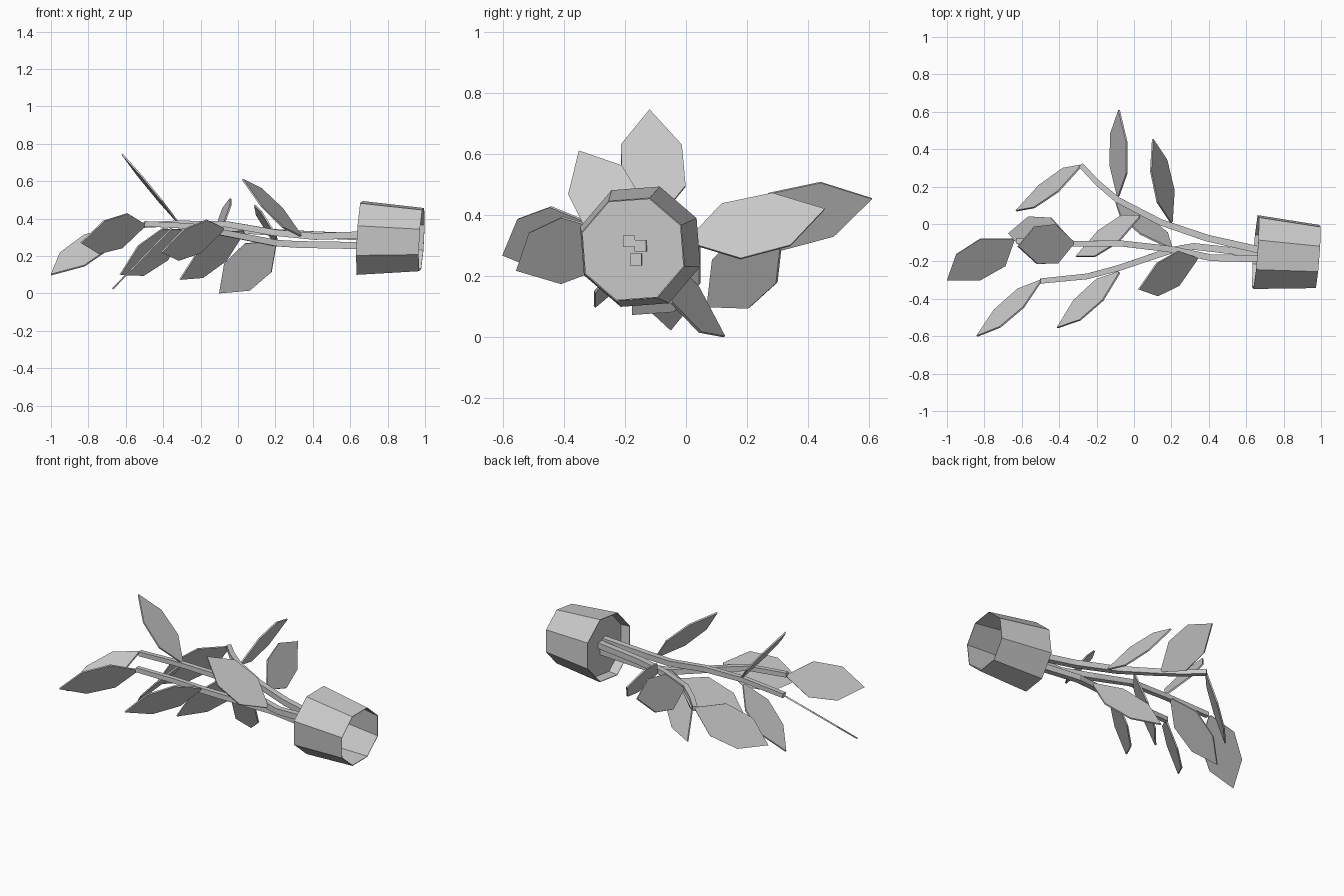
import bpy, bmesh, math
from mathutils import Vector, Matrix

if "Cube" in bpy.data.objects:
    bpy.data.objects.remove(bpy.data.objects["Cube"])

grey = bpy.data.materials.new("plain_grey")
grey.diffuse_color = (0.6, 0.6, 0.6, 1)
grey.use_nodes = True
grey.node_tree.nodes["Principled BSDF"].inputs["Base Color"].default_value = grey.diffuse_color


def make_object(name, bm):
    bmesh.ops.recalc_face_normals(bm, faces=bm.faces)
    mesh = bpy.data.meshes.new(name)
    bm.to_mesh(mesh)
    bm.free()
    mesh.materials.append(grey)
    obj = bpy.data.objects.new(name, mesh)
    bpy.context.collection.objects.link(obj)
    return obj


# Pot: tapered eight-sided shell lying on its side, with a soil disc inside the rim
RIM, FOOT = Vector((0.65, -0.15, 0.297)), Vector((0.982, -0.174, 0.288))
AXIS = Vector((1, -0.075, -0.055)).normalized()
SIDE = Vector((0, 1, 0)).cross(AXIS).cross(AXIS).normalized() * -1
UP = AXIS.cross(SIDE)


def ring(bm, t):
    centre, radius = RIM.lerp(FOOT, t), 0.208 + (0.178 - 0.208) * t
    angles = [math.radians(27 + 45 * i) for i in range(8)]
    return [bm.verts.new(centre + radius * (SIDE * math.cos(a) + UP * math.sin(a)))
            for a in angles]


bm = bmesh.new()
rim, foot = ring(bm, 0), ring(bm, 1)
for i in range(8):
    j = (i + 1) % 8
    bm.faces.new((rim[i], rim[j], foot[j], foot[i]))
pot = make_object("pot", bm)
wall = pot.modifiers.new("wall", 'SOLIDIFY')
wall.thickness = 0.004
wall.offset = -1

bm = bmesh.new()
bm.faces.new(ring(bm, 0.18))
make_object("soil", bm)


# Stems: square section swept along a bent path
def stem(name, points, start=0.019, end=0.014):
    pts = [Vector(p) for p in points]
    bm = bmesh.new()
    rings = []
    for i, p in enumerate(pts):
        d = (pts[min(i + 1, len(pts) - 1)] - pts[max(i - 1, 0)]).normalized()
        s = d.cross(Vector((0, 0, 1))).normalized()
        u = s.cross(d)
        r = start + (end - start) * i / (len(pts) - 1)
        rings.append([bm.verts.new(p + r * (a * s + b * u))
                      for a, b in ((1, 1), (-1, 1), (-1, -1), (1, -1))])
    for lo, hi in zip(rings, rings[1:]):
        for k in range(4):
            bm.faces.new((lo[k], lo[(k + 1) % 4], hi[(k + 1) % 4], hi[k]))
    bm.faces.new(rings[0])
    bm.faces.new(rings[-1])
    make_object(name, bm)


stem("back_stem", [(0.72, -0.15, 0.30), (0.39, -0.075, 0.315), (0.14, 0.01, 0.33),
                   (-0.09, 0.13, 0.345), (-0.195, 0.22, 0.34), (-0.285, 0.315, 0.335)])
stem("middle_stem", [(0.72, -0.187, 0.315), (0.41, -0.18, 0.305), (0.2, -0.135, 0.325),
                     (-0.06, -0.105, 0.37), (-0.33, -0.105, 0.375), (-0.63, -0.09, 0.358)])
stem("front_stem", [(0.72, -0.165, 0.255), (0.32, -0.12, 0.262), (0.2, -0.14, 0.27),
                    (-0.08, -0.235, 0.325), (-0.25, -0.28, 0.36), (-0.5, -0.305, 0.373)])

# Leaves: thin six-sided plates given by base, tip and width direction
LEAVES = [
    ((-0.325, -0.10, 0.385), (-0.62, -0.12, 0.745), (0.02, 1, -0.13)),
    ((-0.35, -0.08, 0.355), (-0.67, -0.05, 0.025), (0, 1, 0)),
    ((-0.645, -0.085, 0.355), (-1.0, -0.30, 0.10), (0, 0.8, 0.6)),
    ((-0.50, -0.305, 0.365), (-0.84, -0.60, 0.27), (0.15, -0.45, 0.87)),
    ((-0.08, -0.26, 0.345), (-0.41, -0.555, 0.22), (0.13, -0.55, 0.82)),
    ((-0.285, 0.31, 0.335), (-0.63, 0.07, 0.10), (-0.14, -0.6, 0.8)),
    ((0.03, 0.04, 0.33), (-0.31, -0.175, 0.075), (-0.1, -0.65, 0.68)),
    ((0.20, -0.13, 0.275), (-0.10, 0.125, 0.002), (-0.72, 0, 0.7)),
    ((0.20, 0.01, 0.315), (0.10, 0.455, 0.42), (-0.42, -0.3, 0.85)),
    ((-0.085, 0.15, 0.345), (-0.08, 0.61, 0.455), (0.42, -0.2, 0.88)),
    ((0.335, -0.185, 0.31), (0.025, -0.35, 0.61), (0.15, 0.93, 0.3)),
]
OUTLINE = [(0, 0.008), (0.31, 0.105), (0.68, 0.1), (1, 0),
           (0.68, -0.1), (0.31, -0.105), (0, -0.008)]
for n, (base, tip, width) in enumerate(LEAVES, 1):
    base, tip = Vector(base), Vector(tip)
    axis = tip - base
    side = Vector(width)
    side = (side - side.project(axis)).normalized()
    bm = bmesh.new()
    bm.faces.new([bm.verts.new(base + axis * t + side * w) for t, w in OUTLINE])
    leaf = make_object(f"leaf_{n}", bm)
    plate = leaf.modifiers.new("plate", 'SOLIDIFY')
    plate.thickness = 0.009
    plate.offset = 0
